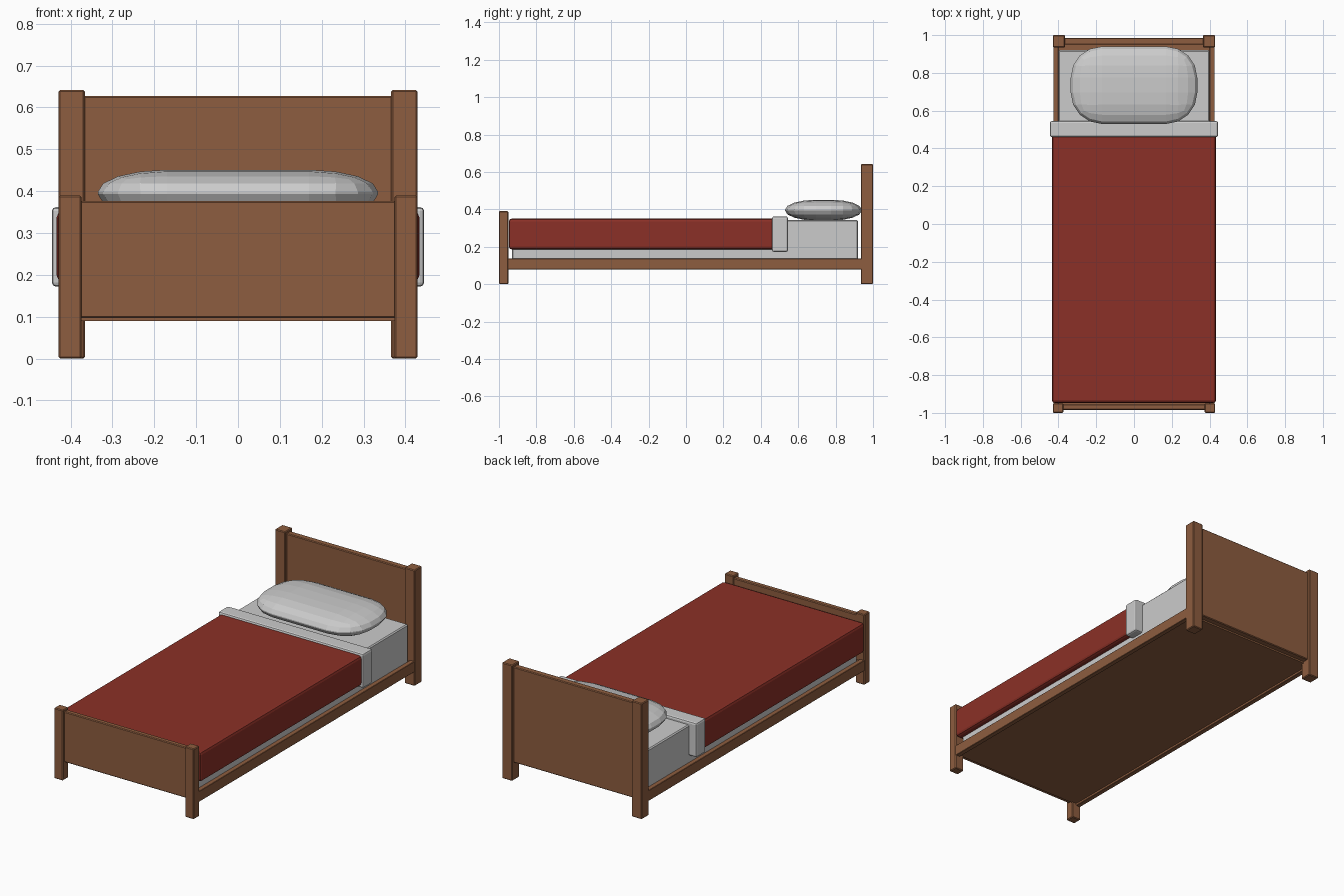
import bpy
import bmesh

if "Cube" in bpy.data.objects:
    bpy.data.objects.remove(bpy.data.objects["Cube"])


def material(name, color):
    m = bpy.data.materials.new(name)
    m.diffuse_color = (*color, 1)
    m.use_nodes = True
    m.node_tree.nodes["Principled BSDF"].inputs["Base Color"].default_value = m.diffuse_color
    return m


wood = material("wood", (0.27, 0.11, 0.05))
red = material("red_cloth", (0.26, 0.03, 0.02))


def box(name, x, y, z, mat=None, bevel=0.004, segments=1, z_squash=1.0):
    """Bevelled box from (min, max) ranges; z_squash flattens it after bevelling."""
    size = (x[1] - x[0], y[1] - y[0], (z[1] - z[0]) / z_squash)
    mesh = bpy.data.meshes.new(name)
    bm = bmesh.new()
    bmesh.ops.create_cube(bm, size=1)
    bmesh.ops.scale(bm, vec=size, verts=bm.verts)
    if bevel:
        bmesh.ops.bevel(bm, geom=bm.edges[:], offset=bevel, segments=segments,
                        profile=0.5, affect='EDGES')
    bmesh.ops.scale(bm, vec=(1, 1, z_squash), verts=bm.verts)
    bm.to_mesh(mesh)
    bm.free()
    ob = bpy.data.objects.new(name, mesh)
    ob.location = [(r[0] + r[1]) / 2 for r in (x, y, z)]
    bpy.context.collection.objects.link(ob)
    if mat:
        mesh.materials.append(mat)
    return ob


# Posts and side rails, left and right
for side, s in (("left", -1), ("right", 1)):
    def span(a, b):
        return tuple(sorted((s * a, s * b)))
    box(f"{side}_head_post", span(0.366, 0.429), (0.935, 1.0), (0, 0.642), wood)
    box(f"{side}_foot_post", span(0.374, 0.429), (-1.0, -0.95), (0, 0.39), wood)
    box(f"{side}_side_rail", span(0.40, 0.427), (-0.97, 0.96), (0.078, 0.137), wood, 0.002)

# End panels and base board
box("headboard", (-0.38, 0.38), (0.95, 0.986), (0.098, 0.628), wood)
box("footboard", (-0.385, 0.385), (-0.984, -0.955), (0.097, 0.377), wood)
box("base_board", (-0.405, 0.405), (-0.958, 0.953), (0.09, 0.13), wood, 0)

# Bedding
box("mattress", (-0.40, 0.40), (-0.93, 0.92), (0.125, 0.343), None, 0.006)
box("blanket", (-0.434, 0.434), (-0.947, 0.475), (0.186, 0.35), red, 0.014, 2)
box("folded_sheet", (-0.445, 0.445), (0.46, 0.545), (0.172, 0.362), None, 0.01, 2)

# Pillow: heavily rounded block squashed flat
box("pillow", (-0.335, 0.335), (0.53, 0.94), (0.34, 0.451), None, 0.165, 4, 0.32)
